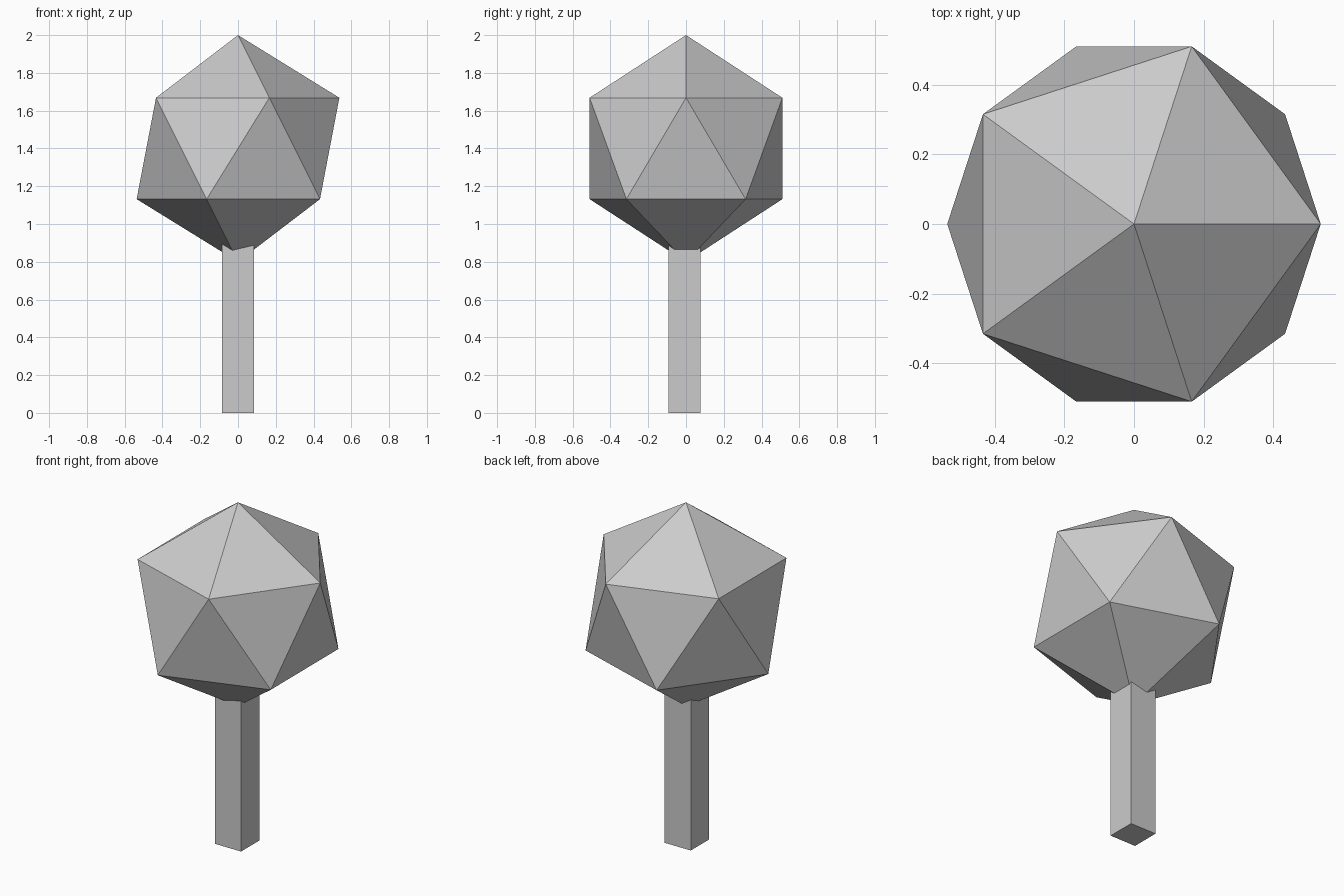
import bpy

if "Cube" in bpy.data.objects:
    bpy.data.objects.remove(bpy.data.objects["Cube"])

# Faceted crown: icosahedron with a vertex pointing up
bpy.ops.mesh.primitive_ico_sphere_add(subdivisions=1, radius=0.6, location=(0, 0, 1.4))
bpy.context.object.name = "crown"

# Square trunk, running a little way up inside the crown
TRUNK_WIDTH, TRUNK_HEIGHT = 0.17, 0.95
bpy.ops.mesh.primitive_cube_add(size=1, location=(0, -0.008, TRUNK_HEIGHT / 2))
trunk = bpy.context.object
trunk.name = "trunk"
trunk.scale = (TRUNK_WIDTH, TRUNK_WIDTH, TRUNK_HEIGHT)
bpy.ops.object.transform_apply(location=False, rotation=False, scale=True)
